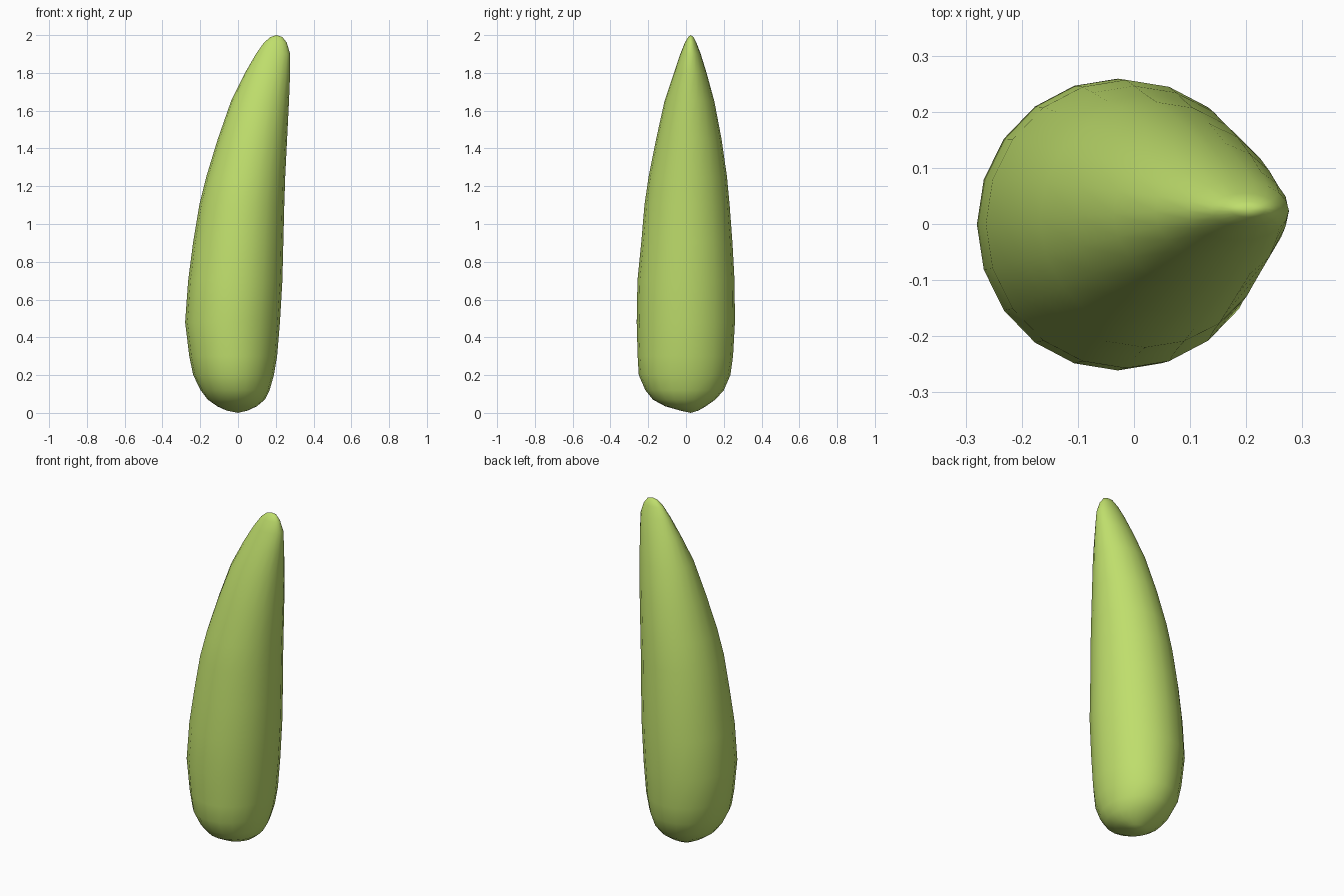
import bpy, bmesh, math

# Cross-sections: height, left x, right x, front y, back y
rings = [
    (0.012, -0.06, 0.05, -0.03, 0.065),
    (0.035, -0.11, 0.10, -0.11, 0.105),
    (0.07, -0.16, 0.142, -0.175, 0.155),
    (0.12, -0.198, 0.167, -0.215, 0.20),
    (0.20, -0.237, 0.19, -0.25, 0.235),
    (0.30, -0.258, 0.207, -0.256, 0.249),
    (0.48, -0.28, 0.222, -0.261, 0.259),
    (0.70, -0.264, 0.235, -0.257, 0.257),
    (0.90, -0.238, 0.24, -0.237, 0.246),
    (1.10, -0.205, 0.245, -0.22, 0.231),
    (1.25, -0.168, 0.25, -0.198, 0.217),
    (1.45, -0.107, 0.26, -0.158, 0.188),
    (1.65, -0.037, 0.27, -0.114, 0.15),
    (1.80, 0.037, 0.276, -0.064, 0.109),
    (1.90, 0.095, 0.276, -0.03, 0.078),
    (1.96, 0.137, 0.258, -0.006, 0.055),
    (1.99, 0.172, 0.235, 0.012, 0.04),
]
SIDES = 20

bm = bmesh.new()
loops = []
for z, x0, x1, y0, y1 in rings:
    loop = []
    for i in range(SIDES):
        a = 2 * math.pi * i / SIDES
        loop.append(bm.verts.new(((x0 + x1) / 2 + (x1 - x0) / 2 * math.cos(a),
                                  (y0 + y1) / 2 + (y1 - y0) / 2 * math.sin(a), z)))
    loops.append(loop)

# Skin between neighbouring sections
for a, b in zip(loops, loops[1:]):
    for i in range(SIDES):
        j = (i + 1) % SIDES
        bm.faces.new((a[i], a[j], b[j], b[i]))

# Rounded base and tip
base = bm.verts.new((0, 0.025, 0))
tip = bm.verts.new((0.205, 0.025, 2))
for i in range(SIDES):
    j = (i + 1) % SIDES
    bm.faces.new((loops[0][j], loops[0][i], base))
    bm.faces.new((loops[-1][i], loops[-1][j], tip))
for f in bm.faces:
    f.smooth = True
bmesh.ops.recalc_face_normals(bm, faces=bm.faces[:])

mesh = bpy.data.meshes.new("leaf_pod")
bm.to_mesh(mesh)
bm.free()
pod = bpy.data.objects.new("leaf_pod", mesh)
bpy.context.collection.objects.link(pod)

# Green skin
mat = bpy.data.materials.new("green")
mat.diffuse_color = (0.52, 0.73, 0.15, 1)
mesh.materials.append(mat)
